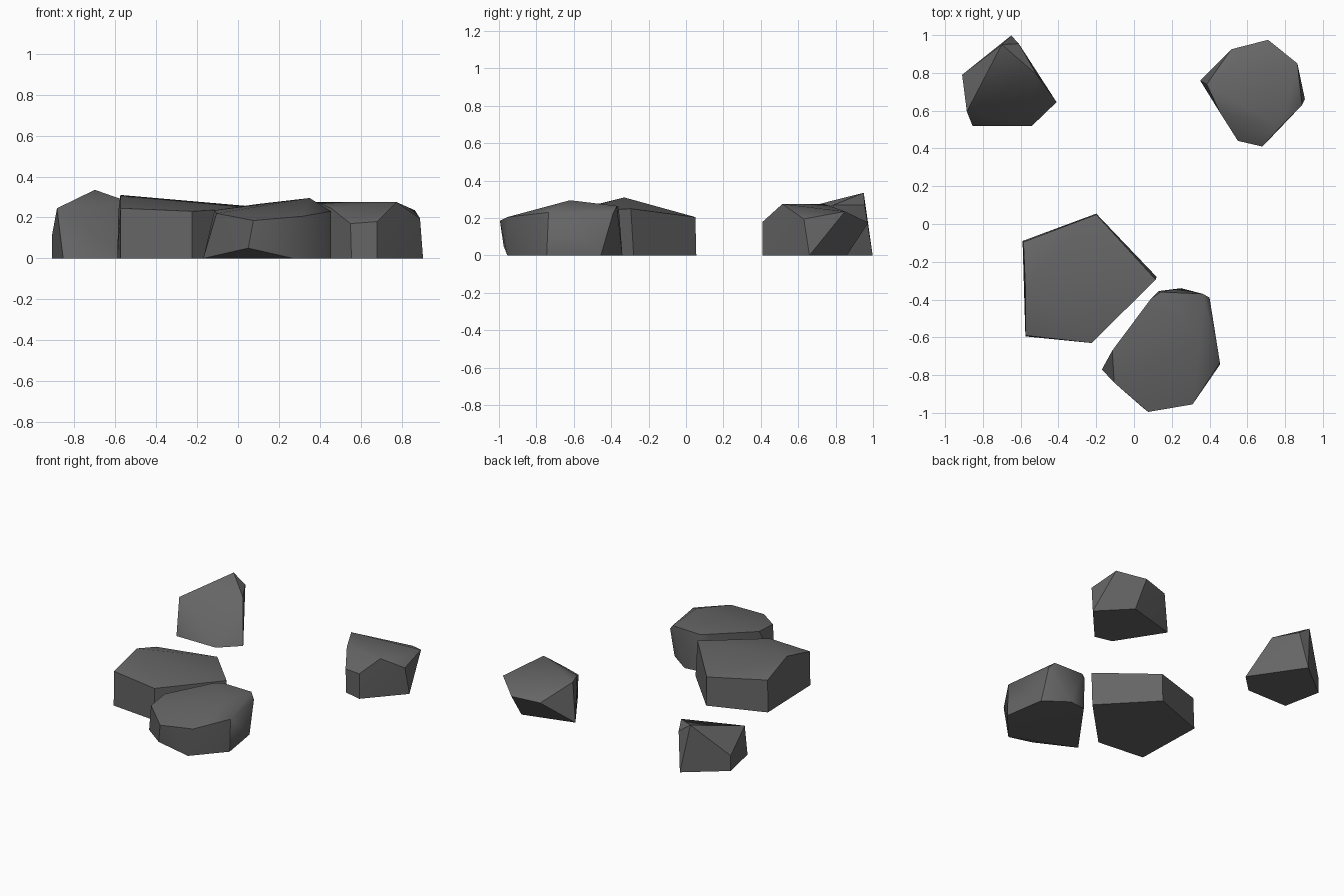
import bpy, bmesh, math

if "Cube" in bpy.data.objects:
    bpy.data.objects.remove(bpy.data.objects["Cube"])

stone = bpy.data.materials.new("dark grey stone")
stone.diffuse_color = (0.13, 0.13, 0.13, 1)
stone.use_nodes = True
stone.node_tree.nodes["Principled BSDF"].inputs["Base Color"].default_value = stone.diffuse_color


def rock(name, base, upper):
    """Faceted boulder: convex hull of a ground outline and upper corners."""
    bm = bmesh.new()
    for x, y in base:
        bm.verts.new((x, y, 0))
    for p in upper:
        bm.verts.new(p)
    res = bmesh.ops.convex_hull(bm, input=bm.verts[:])
    loose = [v for v in bm.verts if not v.link_faces]
    bmesh.ops.delete(bm, geom=loose, context='VERTS')
    bmesh.ops.dissolve_limit(bm, angle_limit=math.radians(3),
                             verts=bm.verts[:], edges=bm.edges[:])
    bmesh.ops.recalc_face_normals(bm, faces=bm.faces[:])
    me = bpy.data.meshes.new(name)
    bm.to_mesh(me)
    bm.free()
    me.materials.append(stone)
    ob = bpy.data.objects.new(name, me)
    bpy.context.collection.objects.link(ob)
    bpy.ops.object.select_all(action='DESELECT')
    ob.select_set(True)
    bpy.context.view_layer.objects.active = ob
    bpy.ops.object.shade_smooth_by_angle(angle=math.radians(40))


# large five-sided slab rock
rock("large_flat_rock",
     [(-.59, -.09), (-.20, .055), (.12, -.28), (-.225, -.63), (-.575, -.595)],
     [(-.585, -.095, .23), (-.20, .05, .205), (.115, -.295, .25),
      (-.225, -.63, .23), (-.575, -.59, .245), (-.575, -.33, .31)])

# rounded rock at the front, undercut at its front edge
rock("front_rock",
     [(.455, -.745), (.27, -.955), (-.17, -.77), (.13, -.355), (.25, -.34), (.41, -.455)],
     [(.05, -.975, .05), (.075, -.995, .185), (.31, -.955, .205), (.455, -.735, .23),
      (.40, -.39, .225), (.365, -.37, .265), (.14, -.36, .262), (.09, -.395, .265),
      (-.115, -.67, .235), (-.105, -.84, .22), (.35, -.62, .295)])

# back right rock, tapering in under its back side
rock("back_right_rock",
     [(.905, .66), (.71, .86), (.35, .76), (.555, .44), (.68, .41)],
     [(.68, .41, .18), (.55, .44, .17), (.455, .59, .245), (.385, .74, .275),
      (.775, .515, .275), (.89, .63, .195), (.865, .85, .235),
      (.71, .975, .175), (.515, .925, .16)])

# pointed back left rock
rock("back_left_rock",
     [(-.41, .645), (-.65, .998), (-.91, .79), (-.855, .52), (-.54, .52)],
     [(-.91, .79, .11), (-.885, .595, .245), (-.70, .95, .335),
      (-.61, .955, .27), (-.515, .79, .27)])
